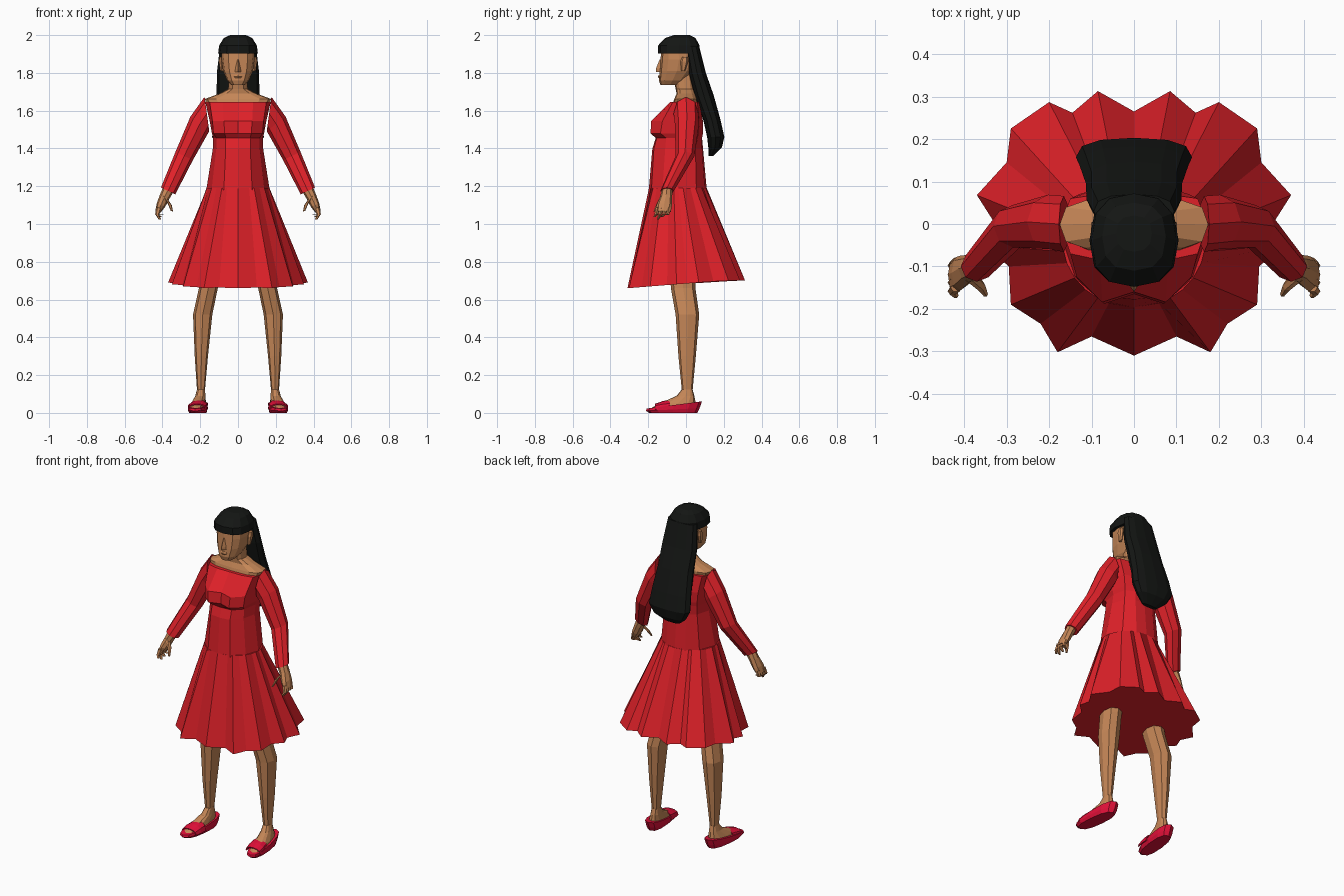
import bpy, bmesh, math
from mathutils import Vector


def material(name, rgb):
    m = bpy.data.materials.new(name)
    m.diffuse_color = (*rgb, 1)
    return m


RED = material("red cloth", (0.74, 0.015, 0.022))
SKIN = material("skin", (0.56, 0.24, 0.095))
BLACK = material("black hair", (0.007, 0.008, 0.007))
CRIMSON = material("crimson shoe", (0.75, 0.005, 0.04))


def oval(z, w, yf, yb, cx=0, n=12, tilt=0, skew=0, p=0.8):
    """Horizontal ring from front yf to back yb, half width w."""
    mid, h, pts = (yf + yb) / 2, (yb - yf) / 2, []
    for i in range(n):
        a = math.tau * i / n
        s, c = math.sin(a), math.cos(a)
        x = w * math.copysign(abs(s) ** p, s)
        y = -h * math.copysign(abs(c) ** p, c)
        pts.append(Vector((cx + x + skew * y, mid + y, z + tilt * y)))
    return pts


def half(z, pts):
    """Ring from a half outline (front to back), mirrored in x."""
    full = pts + [(-x, y) for x, y in pts[-2:0:-1]]
    return [Vector((x, y, z)) for x, y in full]


def limb(c, u, ry, n=8):
    """Slanted ring: half axis u in the xz plane, ry along y."""
    c = Vector(c)
    return [c + Vector((u[0] * math.cos(a), ry * math.sin(a), u[1] * math.cos(a)))
            for a in (math.tau * i / n for i in range(n))]


def loft(name, rings, mat, mirror=False, caps=True, closed=True, thick=0):
    bm = bmesh.new()
    rows = [[bm.verts.new(p) for p in r] for r in rings]
    n = len(rows[0])
    for a, b in zip(rows, rows[1:]):
        for i in range(n if closed else n - 1):
            j = (i + 1) % n
            bm.faces.new((a[i], a[j], b[j], b[i]))
    if caps and closed:
        bm.faces.new(rows[0])
        bm.faces.new(rows[-1])
    bmesh.ops.recalc_face_normals(bm, faces=bm.faces)
    me = bpy.data.meshes.new(name)
    bm.to_mesh(me)
    bm.free()
    me.materials.append(mat)
    ob = bpy.data.objects.new(name, me)
    bpy.context.collection.objects.link(ob)
    if thick:
        ob.modifiers.new("thickness", "SOLIDIFY").thickness = thick
    if mirror:
        m = ob.modifiers.new("mirror", "MIRROR")
        m.use_mirror_merge = False
    return ob


# Pleated skirt: smooth waist to zigzag hem, closed below
hem = [(0, -.31), (.10, -.265), (.18, -.302), (.22, -.235), (.29, -.19), (.295, -.10),
       (.35, -.05), (.33, .005), (.37, .068), (.30, .145), (.29, .225), (.20, .287),
       (.145, .262), (.085, .313), (0, .265)]
waist = []
for x, y in hem:
    a = math.atan2(x, -y)
    waist.append((.167 * math.sin(a), -.043 - .153 * math.cos(a)))
hem_ring = half(0, hem)
for v in hem_ring:
    v.z = .66 + .04 * min(1, (v.y + .31) / .5)
loft("skirt", [half(1.19, waist), hem_ring], RED)

# Bodice with bust
loft("bodice", [
    half(1.18, [(0, -.197), (.075, -.183), (.14, -.125), (.168, -.043), (.13, .055), (.065, .10), (0, .11)]),
    half(1.40, [(0, -.178), (.065, -.17), (.115, -.11), (.133, -.03), (.11, .05), (.06, .085), (0, .09)]),
    half(1.455, [(0, -.16), (.065, -.155), (.115, -.105), (.132, -.02), (.115, .06), (.06, .085), (0, .085)]),
    half(1.48, [(0, -.165), (.07, -.188), (.13, -.135), (.138, -.02), (.12, .065), (.06, .09), (0, .085)]),
    half(1.545, [(0, -.16), (.075, -.184), (.135, -.125), (.15, -.01), (.13, .07), (.065, .09), (0, .085)]),
    half(1.645, [(0, -.085), (.08, -.085), (.15, -.07), (.173, 0), (.15, .06), (.08, .07), (0, .07)]),
], RED)

# Sleeves
loft("sleeve", [
    limb((.165, 0, 1.585), (.012, .088), .066),
    limb((.202, .005, 1.53), (.05, .038), .064),
    limb((.285, -.005, 1.36), (.046, .022), .05),
    limb((.37, -.1, 1.175), (.038, .018), .036)], RED, mirror=True)

# Bare shoulders and neck
loft("shoulders_and_neck", [
    oval(1.62, .165, -.075, .06), oval(1.662, .175, -.062, .06, p=.6),
    oval(1.69, .10, -.05, .05, p=.7), oval(1.715, .052, -.055, .045),
    oval(1.81, .047, -.075, .04)], SKIN)

# Head, nose, mouth and ears
loft("head", [
    oval(1.735, .036, -.135, -.035), oval(1.76, .058, -.143, .0),
    oval(1.81, .079, -.14, .045), oval(1.87, .088, -.135, .06),
    oval(1.93, .085, -.13, .05)], SKIN)
loft("nose", [oval(1.805, .017, -.158, -.115, n=4, p=1),
              oval(1.82, .014, -.16, -.115, n=4, p=1),
              oval(1.87, .007, -.14, -.115, n=4, p=1)], SKIN)
loft("lips", [oval(1.772, .018, -.144, -.11, n=6), oval(1.78, .024, -.149, -.11, n=6),
              oval(1.79, .016, -.144, -.11, n=6)], SKIN)
loft("ear", [oval(1.81, .008, -.025, -.005, cx=.086, n=6),
             oval(1.86, .012, -.03, .012, cx=.09, n=6),
             oval(1.885, .008, -.02, .01, cx=.09, n=6)], SKIN, mirror=True)

# Hair: cap with fringe, and long back fall
loft("hair_cap", [
    oval(1.903, .105, -.147, .07), oval(1.945, .10, -.148, .072),
    oval(1.985, .075, -.11, .05), oval(2.0, .042, -.065, .02)], BLACK)
loft("long_hair", [
    oval(1.94, .095, -.01, .07), oval(1.80, .112, .012, .105),
    oval(1.68, .113, .042, .147), oval(1.55, .128, .092, .183),
    oval(1.46, .137, .112, .203), oval(1.405, .105, .118, .19),
    oval(1.36, .05, .12, .145)], BLACK)

# Hands: palm, fingers and thumb
loft("palm", [
    limb((.368, -.1, 1.185), (.028, .012), .028),
    limb((.388, -.105, 1.145), (.025, .011), .032),
    limb((.408, -.115, 1.10), (.022, .01), .041),
    limb((.424, -.12, 1.065), (.014, .005), .04)], SKIN, mirror=True)
for i in range(4):
    y, tip = -.15 + i * .02, .012 * abs(i - 1)
    loft(f"finger_{i + 1}", [
        limb((.418, y, 1.085), (.014, .004), .011, 6),
        limb((.428, y - .008, 1.05), (.011, .002), .01, 6),
        limb((.42 - .006 * i, y - .018, 1.025 + tip), (.007, 0), .007, 6)], SKIN, mirror=True)
loft("thumb", [
    limb((.388, -.12, 1.145), (.014, .01), .016, 6),
    limb((.362, -.145, 1.105), (.012, .006), .012, 6),
    limb((.35, -.165, 1.068), (.006, .002), .007, 6)], SKIN, mirror=True)

# Legs and feet
loft("leg", [
    oval(.75, .055, -.085, .05, cx=.145, n=8), oval(.66, .05, -.08, .05, cx=.157, n=8),
    oval(.52, .051, -.055, .07, cx=.187, n=8), oval(.30, .035, -.04, .052, cx=.194, n=8),
    oval(.12, .021, -.022, .035, cx=.196, n=8)], SKIN, mirror=True)
loft("foot", [
    oval(.025, .042, -.185, .05, cx=.212, skew=-.1), oval(.05, .038, -.14, .052, cx=.209, skew=-.1),
    oval(.09, .027, -.05, .044, cx=.199, skew=-.05), oval(.125, .021, -.022, .035, cx=.196)],
    SKIN, mirror=True)

# Shoes: wedge sole and toe strap
loft("shoe_sole", [
    oval(0, .043, -.195, .06, cx=.213, skew=-.1),
    oval(.018, .05, -.212, .072, cx=.213, skew=-.1, tilt=.05),
    oval(.042, .05, -.208, .085, cx=.213, skew=-.1, tilt=.13)], CRIMSON, mirror=True)
strap = []
for y, w, h in ((-.165, .05, .048), (-.125, .053, .062), (-.085, .051, .07)):
    cx = .207 - .1 * (y + .07)
    strap.append([Vector((cx - w * math.cos(math.pi * i / 6), y,
                          .02 + (h - .02) * math.sin(math.pi * i / 6) ** .7)) for i in range(7)])
loft("shoe_strap", strap, CRIMSON, mirror=True, closed=False, thick=.006)
